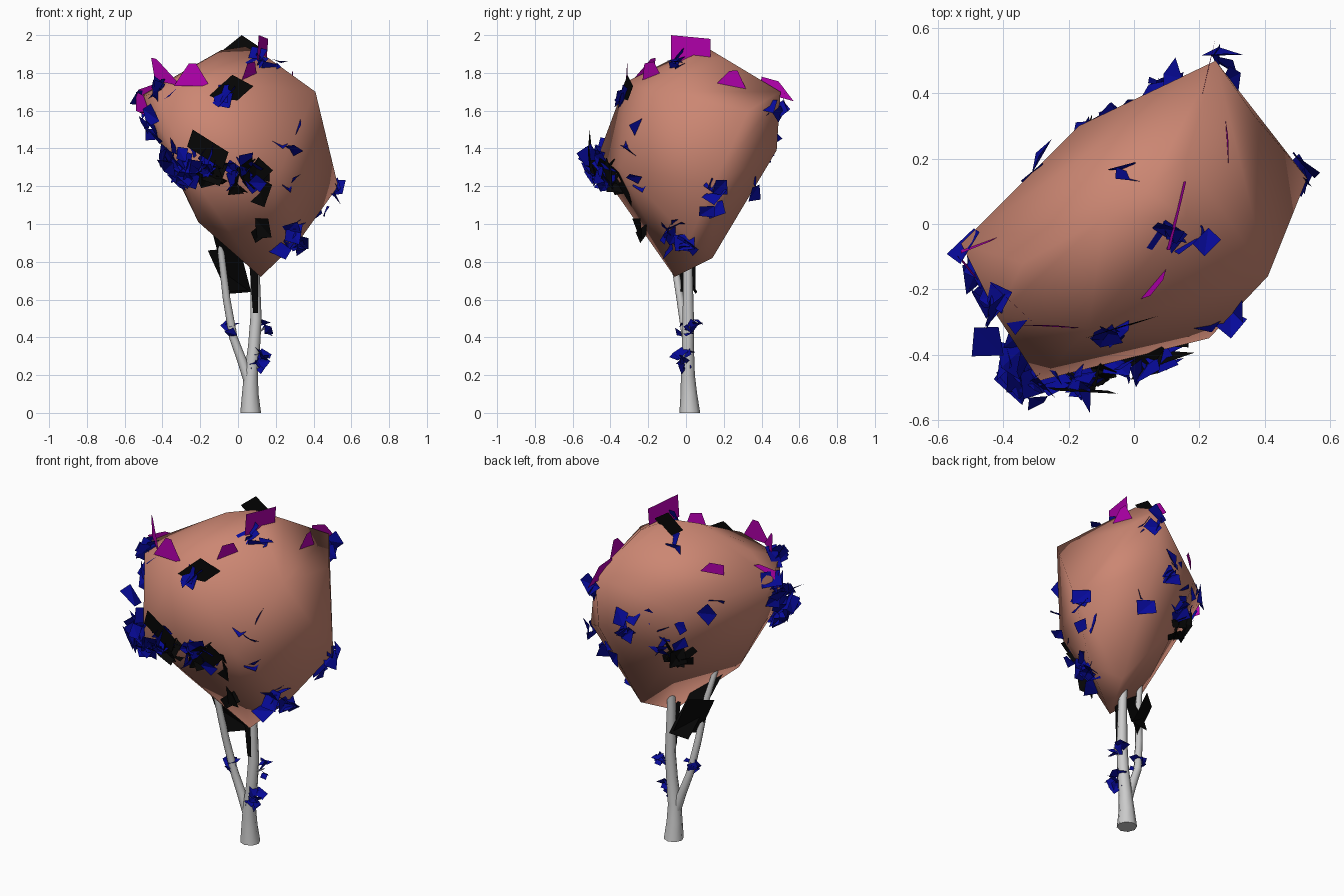
import bpy, bmesh, math, random
from mathutils import Vector
from mathutils.bvhtree import BVHTree

random.seed(7)


def mat(name, col):
    m = bpy.data.materials.new(name)
    m.diffuse_color = (*col, 1)
    return m


CROWN = mat("crown_salmon", (0.60, 0.24, 0.17))
BLUE = mat("leaf_blue", (0.002, 0.003, 0.32))
MAGENTA = mat("leaf_magenta", (0.45, 0.0, 0.42))
DARK = mat("leaf_dark", (0.002, 0.002, 0.002))


def finish(bm, name, material=None, smooth=None):
    me = bpy.data.meshes.new(name)
    bm.to_mesh(me)
    bm.free()
    ob = bpy.data.objects.new(name, me)
    bpy.context.collection.objects.link(ob)
    if material:
        me.materials.append(material)
    if smooth:
        bpy.ops.object.select_all(action='DESELECT')
        ob.select_set(True)
        bpy.context.view_layer.objects.active = ob
        bpy.ops.object.shade_smooth_by_angle(angle=math.radians(smooth))
    return ob


def tube(name, path, sides=8):
    """Tapered limb along (x, y, z, radius) stations."""
    bm = bmesh.new()
    rings = []
    pts = [Vector(p[:3]) for p in path]
    for i, p in enumerate(path):
        d = (pts[min(i + 1, len(pts) - 1)] - pts[max(i - 1, 0)]).normalized()
        if p[2] == 0:
            d = Vector((0, 0, 1))
        q = Vector((0, 0, 1)).rotation_difference(d)
        rings.append([bm.verts.new(pts[i] + q @ Vector((
            p[3] * math.cos(2 * math.pi * k / sides),
            p[3] * math.sin(2 * math.pi * k / sides), 0))) for k in range(sides)])
    for a, b in zip(rings, rings[1:]):
        for k in range(sides):
            n = (k + 1) % sides
            bm.faces.new((a[k], a[n], b[n], b[k]))
    bm.faces.new(rings[0][::-1])
    bm.faces.new(rings[-1])
    return finish(bm, name, None, 50)


# trunk and forked limbs
tube("trunk", [(0.067, 0.02, 0, 0.055), (0.065, 0.015, 0.1, 0.044), (0.068, 0.01, 0.2, 0.037),
               (0.085, 0.01, 0.35, 0.032), (0.095, 0.012, 0.5, 0.03), (0.09, 0.01, 0.75, 0.025),
               (0.08, 0.02, 1.1, 0.018), (0.04, 0.02, 1.6, 0.01)])
tube("left_limb", [(0.06, 0.01, 0.16, 0.028), (0.02, 0.005, 0.28, 0.025), (-0.025, 0, 0.4, 0.022),
                   (-0.06, -0.03, 0.6, 0.02), (-0.09, -0.07, 0.85, 0.018), (-0.17, -0.14, 1.2, 0.012)])
tube("lower_twig", [(0.07, 0, 0.22, 0.008), (0.12, -0.02, 0.25, 0.003)], 5)
tube("upper_twig", [(0.09, 0.01, 0.42, 0.008), (0.16, 0.02, 0.46, 0.003)], 5)

# crown
bm = bmesh.new()
for p in [(-0.53, -0.06, 1.67), (-0.42, -0.28, 1.70), (-0.29, -0.48, 1.32), (-0.08, -0.42, 1.30),
          (0.23, -0.35, 1.30), (0.41, -0.16, 1.70), (0.53, 0.14, 1.20),
          (0.25, 0.50, 1.70), (0.24, 0.48, 1.39), (0.37, 0.33, 1.60), (-0.17, 0.30, 1.50),
          (-0.10, 0.27, 1.25), (-0.09, 0.02, 1.92), (0.04, 0.10, 1.94), (0.16, 0.02, 1.88),
          (0.16, 0.20, 1.88), (-0.14, -0.32, 1.75), (-0.34, -0.12, 1.77), (0.12, -0.06, 0.72),
          (0.20, 0.14, 0.82), (0.33, 0.02, 0.92), (-0.21, -0.20, 1.01), (-0.33, -0.25, 1.27)]:
    bm.verts.new(p)
bmesh.ops.convex_hull(bm, input=bm.verts)
bmesh.ops.delete(bm, geom=[v for v in bm.verts if not v.link_faces], context='VERTS')
bmesh.ops.recalc_face_normals(bm, faces=bm.faces)
surf = BVHTree.FromBMesh(bm)
finish(bm, "crown", CROWN, 80)


def leaf(bm, c, n, size, tilt):
    """Square leaf card folded along its diagonal, randomly tipped from normal n."""
    n = (n + tilt * Vector([random.uniform(-1, 1) for _ in range(3)])).normalized()
    u = n.cross(Vector([random.uniform(-1, 1) for _ in range(3)])).normalized()
    v = n.cross(u)
    h = size / 2
    a, b, d, e = [bm.verts.new(c + h * (i * u + j * 0.75 * v) + n * k)
                  for i, j, k in ((-1, -1, 0), (1, -1, h * 0.3), (1, 1, 0), (-1, 1, h * 0.3))]
    bm.faces.new((a, b, d))
    bm.faces.new((a, d, e))


def clusters(name, material, spots, size, tilt, lift=None):
    """Scatter leaves about (x, y, z, spread, count) spots, seated on the crown if lift is set."""
    bm = bmesh.new()
    for x, y, z, s, count in spots:
        for _ in range(count):
            c = Vector((x, y, z)) + Vector([random.uniform(-s, s) for _ in range(3)])
            n = Vector((random.uniform(-1, 1), random.uniform(-1, 1), 1))
            if lift:
                c, n = surf.find_nearest(c)[:2]
                c = c + n * random.uniform(*lift)
            leaf(bm, c, n, size * random.uniform(0.7, 1.2), tilt)
    finish(bm, name, material)


# dense leaf cluster at the front left, standing proud of the crown
clusters("front_leaves", BLUE, [
    (-0.31, -0.52, 1.24, 0.08, 18), (-0.20, -0.54, 1.34, 0.09, 12), (0.05, -0.52, 1.22, 0.09, 12),
    (-0.36, -0.40, 1.42, 0.08, 6)], 0.10, 0.9, (-0.01, 0.08))

# sparser leaves half sunk into the rest of the crown
clusters("crown_leaves", BLUE, [
    (0.31, -0.03, 0.92, 0.08, 12), (0.54, 0.18, 1.20, 0.05, 4),
    (0.16, -0.05, 1.88, 0.06, 7), (-0.09, -0.36, 1.68, 0.04, 4), (-0.48, -0.15, 1.55, 0.10, 7),
    (-0.44, -0.26, 1.70, 0.07, 7), (-0.16, 0.34, 1.32, 0.10, 9), (0.05, 0.42, 1.42, 0.10, 8),
    (0.27, 0.50, 1.60, 0.07, 6), (0.29, -0.28, 1.45, 0.08, 3), (0.28, -0.28, 1.22, 0.05, 2),
    (0.42, 0.15, 1.08, 0.07, 2), (0.24, 0.40, 1.20, 0.05, 2),
    (-0.08, 0.17, 1.85, 0.06, 2), (-0.25, 0.20, 1.60, 0.08, 2)], 0.095, 1.1, (-0.025, 0.035))
clusters("dark_leaves", DARK, [
    (-0.14, -0.52, 1.26, 0.06, 6), (0.08, -0.48, 1.17, 0.07, 8), (-0.17, 0.30, 1.17, 0.07, 6),
    (0.10, -0.2, 0.98, 0.03, 2)], 0.12, 0.9, (-0.01, 0.05))
clusters("trunk_sprouts", BLUE, [
    (0.13, -0.02, 0.27, 0.05, 11), (0.14, 0.04, 0.45, 0.04, 5), (-0.04, -0.01, 0.43, 0.035, 5)],
    0.06, 1.1)


def cards(name, material, quads):
    """Larger flat cards: corner, two edge vectors and a far-side taper."""
    bm = bmesh.new()
    for o, u, v, t in quads:
        o, u, v = Vector(o), Vector(u), Vector(v)
        bm.faces.new([bm.verts.new(p) for p in (o, o + u, o + u * t + v, o + v)])
    finish(bm, name, material)


# bright shoots around the top of the crown
cards("magenta_shoots", MAGENTA, [
    ((0.10, -0.08, 1.87), (0.05, 0.21, -0.02), (0.01, 0.00, 0.13), 1),
    ((0.29, 0.11, 1.69), (-0.01, 0.21, 0.02), (0.0, 0.12, 0.12), 0.2),
    ((0.21, 0.39, 1.70), (0.04, 0.18, -0.05), (0.0, 0.01, 0.08), 0.5),
    ((-0.44, -0.18, 1.76), (0.14, -0.13, -0.03), (-0.02, 0.02, 0.12), 0.2),
    ((-0.34, -0.31, 1.73), (0.19, -0.01, 0.00), (0.08, 0.0, 0.12), 0.2),
    ((0.02, -0.23, 1.76), (0.08, 0.10, 0.02), (0.03, 0.01, 0.09), 0.5),
    ((-0.32, 0.10, 1.70), (0.10, 0.08, 0.03), (0.0, 0.0, 0.06), 0.6),
    ((-0.53, -0.08, 1.66), (0.17, 0.07, 0.06), (0.0, -0.01, 0.05), 0.5),
    ((-0.54, -0.09, 1.60), (0.08, -0.10, -0.04), (0.0, -0.01, 0.10), 0.5)])

# dark cards under the crown, on its front and at its peak
cards("dark_cards", DARK, [
    ((-0.05, 0.05, 0.63), (0.12, 0.01, 0.01), (-0.10, -0.22, 0.38), 1),
    ((-0.06, -0.04, 0.64), (0.11, 0.09, 0.01), (-0.10, 0.0, 0.22), 1),
    ((-0.24, -0.51, 1.50), (0.19, -0.01, -0.12), (-0.03, 0.01, -0.09), 1),
    ((-0.08, 0.14, 1.92), (0.10, 0.0, 0.08), (0.09, 0.0, -0.06), 1),
    ((-0.15, -0.35, 1.68), (0.12, 0.04, 0.11), (0.11, 0.03, -0.06), 1),
    ((0.08, -0.025, 0.53), (0.025, 0.0, 0.0), (-0.02, -0.01, 0.26), 1.8)])
